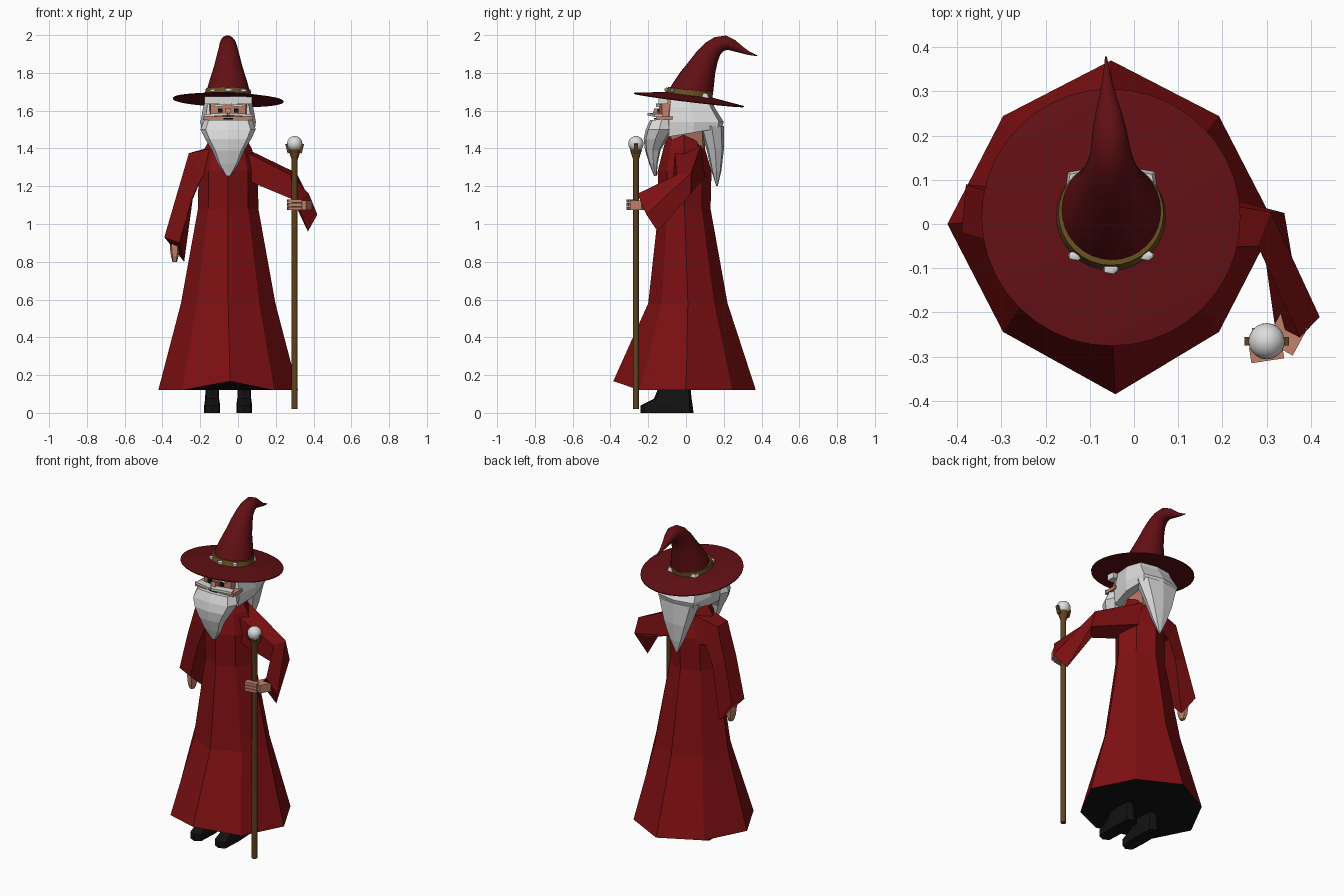
import bpy, bmesh, math
from mathutils import Vector, Euler

if "Cube" in bpy.data.objects:
    bpy.data.objects.remove(bpy.data.objects["Cube"], do_unlink=True)

CX = -0.052  # body centre line


def material(name, r, g, b):
    m = bpy.data.materials.new(name)
    m.use_nodes = True
    m.diffuse_color = (r, g, b, 1)
    m.node_tree.nodes["Principled BSDF"].inputs["Base Color"].default_value = (r, g, b, 1)
    return m


RED = material("robe red", .21, .005, .006)
HAT = material("hat dark red", .12, .005, .007)
WHITE = material("hair white", .7, .7, .7)
SKIN = material("skin", .55, .22, .15)
BLACK = material("black", .006, .006, .006)
GOLD = material("band gold brown", .14, .075, .015)
WOOD = material("staff wood", .12, .055, .014)
ORB = material("orb white", .72, .72, .72)


def finish(name, bm, mat, smooth=False):
    bmesh.ops.recalc_face_normals(bm, faces=bm.faces)
    me = bpy.data.meshes.new(name)
    bm.to_mesh(me)
    bm.free()
    me.materials.append(mat)
    ob = bpy.data.objects.new(name, me)
    bpy.context.collection.objects.link(ob)
    if smooth:
        bpy.ops.object.select_all(action='DESELECT')
        ob.select_set(True)
        bpy.context.view_layer.objects.active = ob
        bpy.ops.object.shade_smooth_by_angle(angle=math.radians(40))
    return ob


def loft(name, rings, mat, smooth=False):
    """Skin a list of equal point rings and cap both ends."""
    bm = bmesh.new()
    rows = [[bm.verts.new(p) for p in ring] for ring in rings]
    n = len(rows[0])
    for a, b in zip(rows, rows[1:]):
        for i in range(n):
            j = (i + 1) % n
            bm.faces.new((a[i], a[j], b[j], b[i]))
    bm.faces.new(rows[0])
    bm.faces.new(rows[-1])
    return finish(name, bm, mat, smooth)


def oval(z, rx, front, back, power=1.0, n=8, cx=CX):
    """Level ring; a power under one makes it boxier."""
    mid, ry = (front + back) / 2, (back - front) / 2
    pts = []
    for i in range(n):
        a = math.tau * i / n
        c, s = math.cos(a), math.sin(a)
        c, s = [0 if abs(v) < 1e-6 else math.copysign(abs(v) ** power, v) for v in (c, s)]
        pts.append(Vector((cx + rx * c, mid + ry * s, z)))
    return pts


def disc(x, y, z, r, tilt=0, roll=0, n=32):
    """Circular ring leaning back by tilt."""
    rot = Euler((tilt, roll, 0))
    return [Vector((x, y, z)) + rot.to_matrix() @ Vector(
        (r * math.cos(math.tau * i / n), r * math.sin(math.tau * i / n), 0)) for i in range(n)]


def box(name, centre, size, mat, rot=(0, 0, 0)):
    bm = bmesh.new()
    bmesh.ops.create_cube(bm, size=1)
    m = Euler(rot).to_matrix()
    for v in bm.verts:
        v.co = Vector(centre) + m @ (v.co * Vector(size))
    return finish(name, bm, mat)


def ball(name, centre, size, mat, detail=2):
    bm = bmesh.new()
    bmesh.ops.create_icosphere(bm, subdivisions=detail, radius=1)
    for v in bm.verts:
        v.co = Vector(centre) + v.co * Vector(size)
    return finish(name, bm, mat, True)


# Robe, with a raised front point and a black underside
rings = [oval(*r, power=1.2) for r in (
    (.12, .37, -.37, .37), (.58, .25, -.2, .22), (1.08, .16, -.145, .13),
    (1.28, .157, -.15, .135), (1.40, .125, -.12, .1), (1.47, .085, -.1, .08))]
rings[0][6] = Vector((CX + .01, -.385, .168))
robe = loft("robe", rings, RED)
robe.data.materials.append(BLACK)
for f in robe.data.polygons:
    if f.normal.z < -.7:
        f.material_index = 1

# Sleeves: corner order is front top, back top, back bottom, front bottom
loft("left_sleeve", [
    [(.0, -.06, 1.40), (.0, .08, 1.42), (.05, .1, 1.25), (.05, -.07, 1.23)],
    [(.28, -.05, 1.26), (.31, .027, 1.27), (.34, .025, 1.16), (.29, -.03, 1.13)],
    [(.375, -.257, 1.16), (.42, -.21, 1.05), (.37, -.15, .96), (.318, -.226, 1.1)]], RED)
loft("right_sleeve", [
    [(-.1, -.06, 1.41), (-.1, .08, 1.42), (-.14, .1, 1.25), (-.14, -.07, 1.23)],
    [(-.26, -.04, 1.375), (-.26, .06, 1.375), (-.19, .08, 1.25), (-.19, -.05, 1.25)],
    [(-.32, -.04, 1.17), (-.32, .07, 1.17), (-.24, .08, 1.13), (-.245, -.04, 1.13)],
    [(-.39, -.02, .93), (-.38, .09, .93), (-.285, .08, .80), (-.31, -.03, .9)]], RED)

# Hands
loft("right_hand", [oval(z, r, .03 - d, .03 + d, .7, 6, -.335) for z, r, d in (
    (.96, .02, .025), (.88, .026, .035), (.83, .02, .03), (.80, .012, .018))], SKIN)
box("left_palm", (.345, -.25, 1.1), (.07, .07, .05), SKIN, (0, 0, -.5))
for i in range(3):
    box("left_finger", (.3, -.292, 1.082 + i * .02), (.075, .035, .017), SKIN, (0, 0, .15))
box("left_thumb", (.278, -.265, 1.1), (.022, .06, .022), SKIN)

# Boots
for side, cx in (("right", CX - .085), ("left", CX + .085)):
    loft(side + "_boot", [oval(z, r, f, b, .4, 8, cx) for z, r, f, b in (
        (0, .042, -.24, .04), (.04, .042, -.24, .035), (.075, .037, -.17, .03),
        (.17, .034, -.13, .02))], BLACK)

# Head and face
loft("head", [oval(z, r, f, .1, .4) for z, r, f in (
    (1.40, .06, -.06), (1.47, .085, -.1), (1.52, .105, -.14), (1.67, .108, -.145))], SKIN)
box("cheeks", (CX, -.115, 1.56), (.265, .09, .02), SKIN)
box("nose", (CX, -.155, 1.592), (.03, .035, .035), SKIN, (-.3, 0, 0))
for s in (-1, 1):
    box("eye", (CX + s * .042, -.146, 1.601), (.024, .008, .022), BLACK)
    box("eyebrow", (CX + s * .045, -.148, 1.628), (.06, .02, .012), WHITE, (0, s * .1, 0))
    box("moustache", (CX + s * .06, -.165, 1.578), (.125, .045, .014), WHITE, (0, s * .06, s * .3))
box("mouth", (CX, -.165, 1.557), (.05, .01, .01), BLACK)
box("fringe", (CX, -.12, 1.655), (.25, .05, .04), WHITE)

# Hair, back lock and beard
hair = [oval(*r, power=.5) for r in (
    (1.46, .138, -.115, .19), (1.54, .147, -.115, .2), (1.62, .132, -.105, .15),
    (1.69, .11, -.09, .13))]
for p in hair[0]:
    p.z += .17 * (p.y + .1)
loft("hair", hair, WHITE)
loft("back_lock", [oval(*r, power=.7) for r in (
    (1.2, .004, .16, .168), (1.28, .045, .135, .187), (1.39, .09, .11, .2),
    (1.52, .135, .07, .2))], WHITE)
loft("beard", [oval(*r, power=.6) for r in (
    (1.255, .012, -.17, -.155), (1.32, .055, -.195, -.15), (1.39, .085, -.217, -.135),
    (1.45, .122, -.224, -.1), (1.5, .146, -.213, -.07), (1.55, .128, -.19, -.07))], WHITE)

# Hat: brim and curled crown
TILT, ROLL = -.12, .03
loft("hat_brim", [disc(CX, .015, z, r, TILT, ROLL, 40) for z, r in (
    (1.66, .1), (1.654, .293), (1.659, .293), (1.685, .118))], HAT, True)
spine = ((.018, 1.675, .12, TILT), (.036, 1.72, .11, -.2), (.057, 1.77, .096, -.3),
         (.085, 1.83, .076, -.4), (.112, 1.885, .062, -.48), (.143, 1.93, .05, -.65),
         (.175, 1.952, .044, -1), (.215, 1.96, .038, -1.5), (.25, 1.946, .03, -1.9),
         (.29, 1.924, .019, -2.05), (.33, 1.905, .01, -2), (.378, 1.89, .002, -1.9))
loft("hat_crown", [disc(CX - max(0, y - .15) * .05, y, z, r, t) for y, z, r, t in spine], HAT, True)

# Hat band with gems
loft("hat_band", [disc(CX, y, z, r, TILT, ROLL) for y, z, r in (
    (.016, 1.68, .118), (.017, 1.682, .124), (.025, 1.712, .119), (.025, 1.713, .1))], GOLD, True)
for a in (-2.3, -math.pi / 2, -.84):
    y = .018 + .12 * math.sin(a)
    ball("band_gem", (CX + .12 * math.cos(a), y, 1.698 - .12 * y), (.02, .013, .013), ORB, 1)

# Staff with cup, claws and orb
SX, SY = .3, -.265
loft("staff", [disc(SX, SY, z, r, n=10) for z, r in (
    (.02, .016), (1.34, .016), (1.395, .034))], WOOD, True)
for s in (-1, 1):
    box("staff_claw", (SX + s * .038, SY, 1.4), (.012, .02, .05), WOOD, (0, s * .25, 0))
ball("staff_orb", (SX, SY, 1.425), (.041, .041, .041), ORB, 3)
